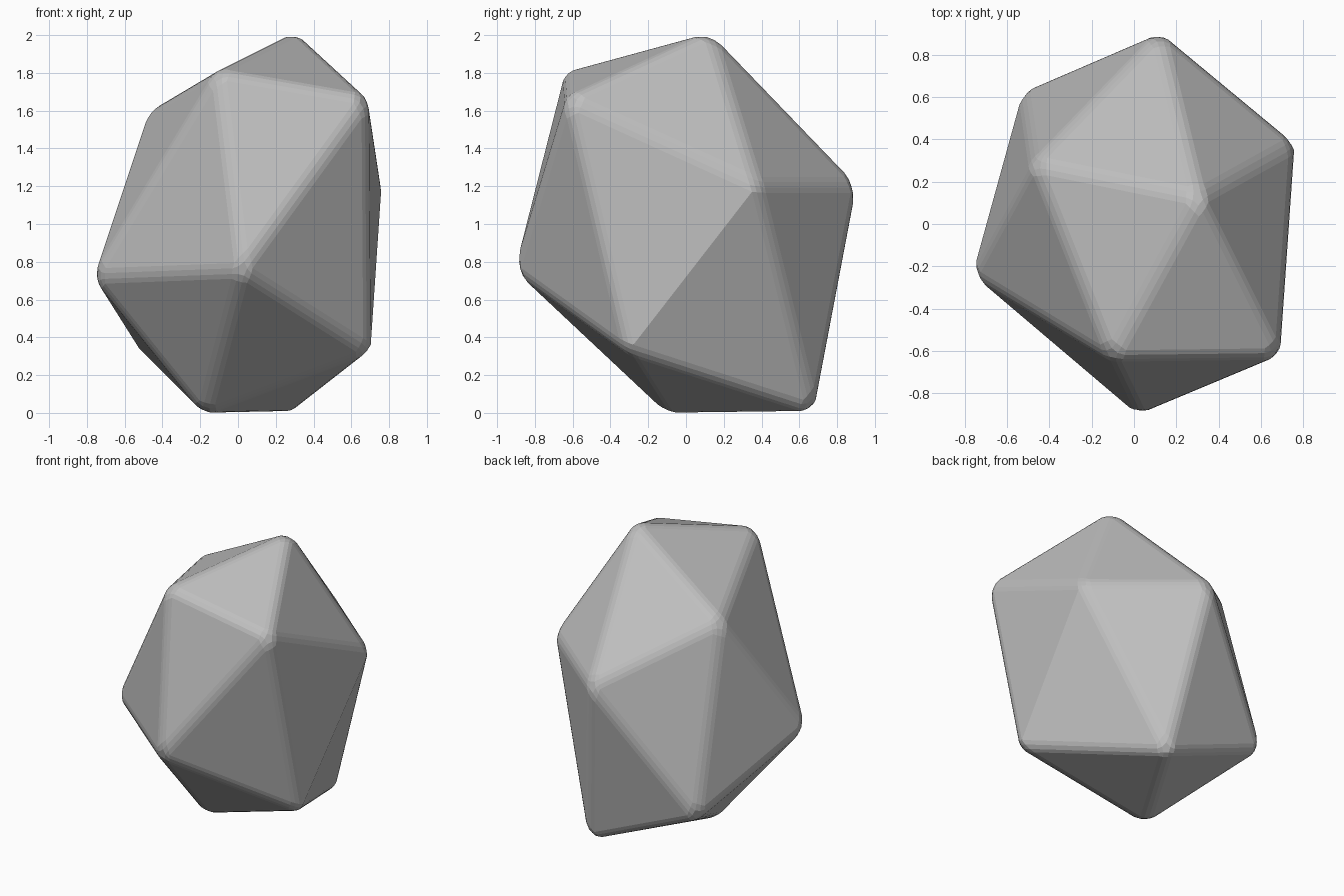
import bpy, bmesh

# Remove the default cube
cube = bpy.data.objects.get("Cube")
if cube:
    bpy.data.objects.remove(cube, do_unlink=True)

# Plain grey stone
GREY = (0.52, 0.52, 0.52, 1)
stone = bpy.data.materials.new("grey_stone")
stone.use_nodes = True
stone.diffuse_color = GREY
stone.node_tree.nodes["Principled BSDF"].inputs["Base Color"].default_value = GREY

# Twelve corners of an irregular twenty-sided rock
corners = [
    (0.31, 0.13, 2.02), (-0.11, -0.64, 1.81), (0.69, -0.63, 1.67),
    (-0.48, 0.29, 1.59), (0.76, 0.38, 1.21), (0.12, 0.91, 1.21),
    (0.02, -0.91, 0.75), (-0.77, -0.24, 0.72), (-0.53, 0.63, 0.34),
    (0.70, -0.31, 0.32), (0.29, 0.68, 0.0), (-0.18, -0.10, -0.01),
]
bm = bmesh.new()
for corner in corners:
    bm.verts.new(corner)
bmesh.ops.convex_hull(bm, input=bm.verts)
bmesh.ops.recalc_face_normals(bm, faces=bm.faces)
mesh = bpy.data.meshes.new("rock")
bm.to_mesh(mesh)
bm.free()
mesh.materials.append(stone)
rock = bpy.data.objects.new("rock", mesh)
bpy.context.collection.objects.link(rock)

# Worn edges
bevel = rock.modifiers.new("worn_edges", 'BEVEL')
bevel.width = 0.045
bevel.segments = 3
bevel.limit_method = 'ANGLE'
bevel.angle_limit = 0.5236
